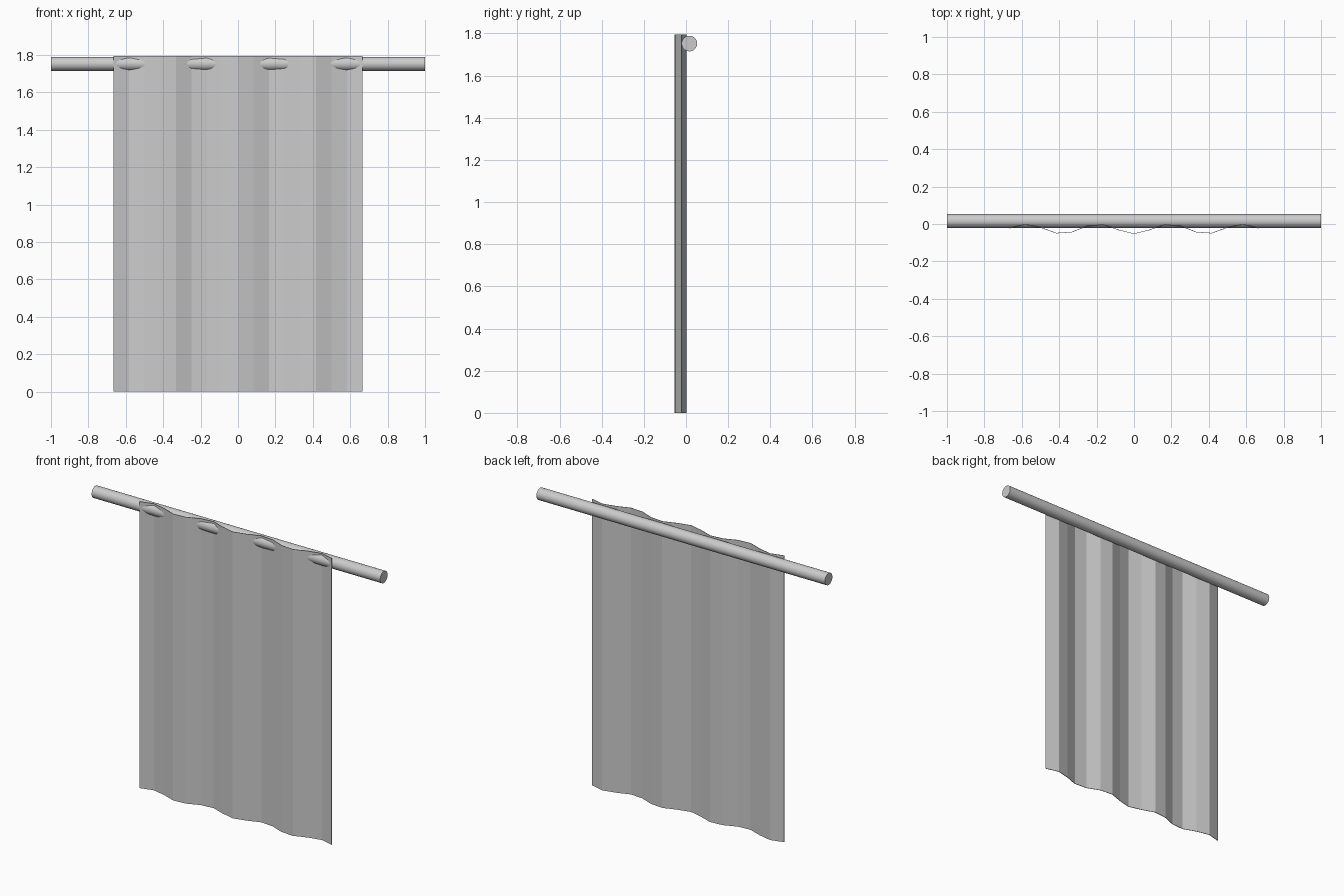
import bpy
import bmesh
from math import cos, pi, radians

cube = bpy.data.objects.get("Cube")
if cube:
    bpy.data.objects.remove(cube, do_unlink=True)

# One plain grey for cloth and rod
grey = bpy.data.materials.new("light grey")
grey.use_nodes = True
color = (0.6, 0.6, 0.6, 1)
grey.diffuse_color = color
grey.node_tree.nodes["Principled BSDF"].inputs["Base Color"].default_value = color

HALF_WIDTH, HEIGHT, SEGMENTS = 0.665, 1.795, 16
DEPTH, PERIOD = 0.052, 0.385

# Pleated curtain: a cosine wave sampled into flat vertical strips
bm = bmesh.new()
columns = []
for i in range(SEGMENTS + 1):
    x = HALF_WIDTH * (2 * i / SEGMENTS - 1)
    y = -DEPTH / 2 * (1 + cos(2 * pi * x / PERIOD))
    columns.append([bm.verts.new((x, y, z)) for z in (0, HEIGHT)])
for a, b in zip(columns, columns[1:]):
    bm.faces.new((a[0], b[0], b[1], a[1]))
mesh = bpy.data.meshes.new("curtain")
bm.to_mesh(mesh)
bm.free()
curtain = bpy.data.objects.new("curtain", mesh)
bpy.context.collection.objects.link(curtain)
curtain.data.materials.append(grey)
cloth = curtain.modifiers.new("cloth thickness", "SOLIDIFY")
cloth.thickness = 0.003
cloth.offset = 0

# Round rod, showing through the cloth where the pleats fold back
bpy.ops.mesh.primitive_cylinder_add(
    vertices=32, radius=0.037, depth=2,
    location=(0, 0.016, 1.752), rotation=(0, pi / 2, 0))
rod = bpy.context.object
rod.name = "curtain_rod"
rod.data.materials.append(grey)
bpy.ops.object.shade_smooth_by_angle(angle=radians(30))
